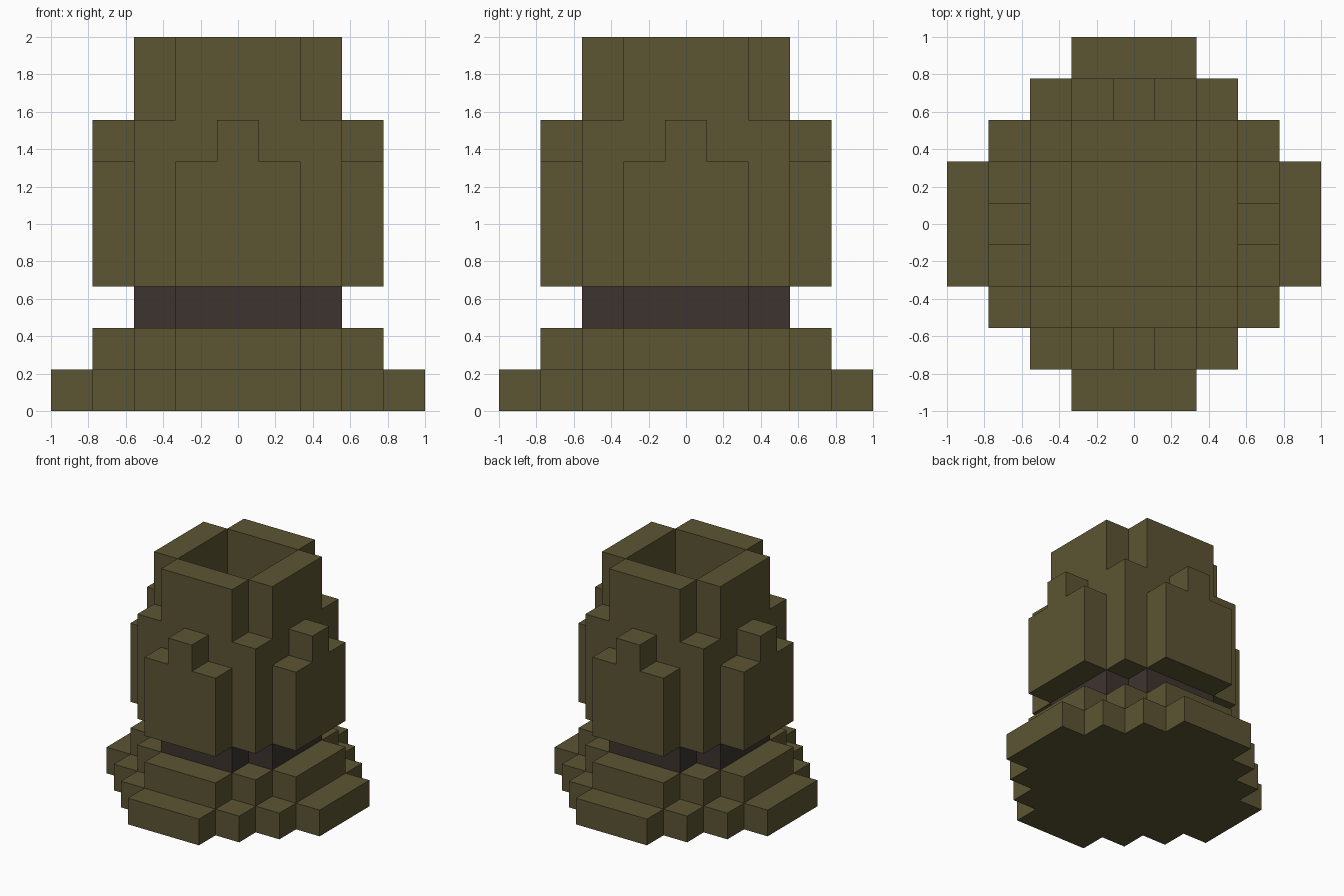
import bpy, bmesh

if "Cube" in bpy.data.objects:
    bpy.data.objects.remove(bpy.data.objects["Cube"], do_unlink=True)

U = 2 / 9  # one block


def material(name, rgb):
    m = bpy.data.materials.new(name)
    m.use_nodes = True
    m.diffuse_color = (*rgb, 1)
    m.node_tree.nodes["Principled BSDF"].inputs["Base Color"].default_value = (*rgb, 1)
    return m


olive = material("olive", (0.107, 0.089, 0.033))
dark = material("dark brown", (0.047, 0.034, 0.028))


def four_turns(points):
    """Repeat points around z in quarter turns."""
    turns = []
    for _ in range(4):
        turns.append(list(points))
        points = [(-y, x) for x, y in points]
    return turns


def stepped_disc(r):
    """Corner steps of a blocky disc, r blocks out from the centre block."""
    pts = [(r + 0.5, 1.5)]
    for i in range(r - 1):
        pts += [(r - i - 0.5, 1.5 + i), (r - i - 0.5, 2.5 + i)]
    return pts


def prisms(name, outlines, z0, z1, mat):
    """Extrude each outline from level z0 to z1, measured in blocks."""
    bm = bmesh.new()
    for outline in outlines:
        base = bm.faces.new([bm.verts.new((x * U, y * U, z0 * U)) for x, y in outline])
        top = bmesh.ops.extrude_face_region(bm, geom=[base], use_keep_orig=True)["geom"]
        verts = [v for v in top if isinstance(v, bmesh.types.BMVert)]
        bmesh.ops.translate(bm, vec=(0, 0, (z1 - z0) * U), verts=verts)
    bmesh.ops.recalc_face_normals(bm, faces=bm.faces)
    mesh = bpy.data.meshes.new(name)
    bm.to_mesh(mesh)
    bm.free()
    mesh.materials.append(mat)
    obj = bpy.data.objects.new(name, mesh)
    bpy.context.collection.objects.link(obj)


def solid(name, quarter, z0, z1, mat):
    prisms(name, [sum(four_turns(quarter), [])], z0, z1, mat)


# Stepped foot, dark neck and main body
solid("base_plate", stepped_disc(4), 0, 1, olive)
solid("base_step", stepped_disc(3), 1, 2, olive)
solid("neck_band", stepped_disc(2), 2, 3, dark)
solid("body", stepped_disc(3), 3, 6, olive)

# Square shoulder with one nub on each side
solid("shoulder", [(3.5, 0.5), (2.5, 0.5), (2.5, 2.5), (0.5, 2.5), (0.5, 3.5)], 6, 7, olive)

# Four wall slabs around the open top
slab = [(1.5, -1.5), (2.5, -1.5), (2.5, 1.5), (1.5, 1.5)]
prisms("rim_walls", four_turns(slab), 7, 9, olive)
